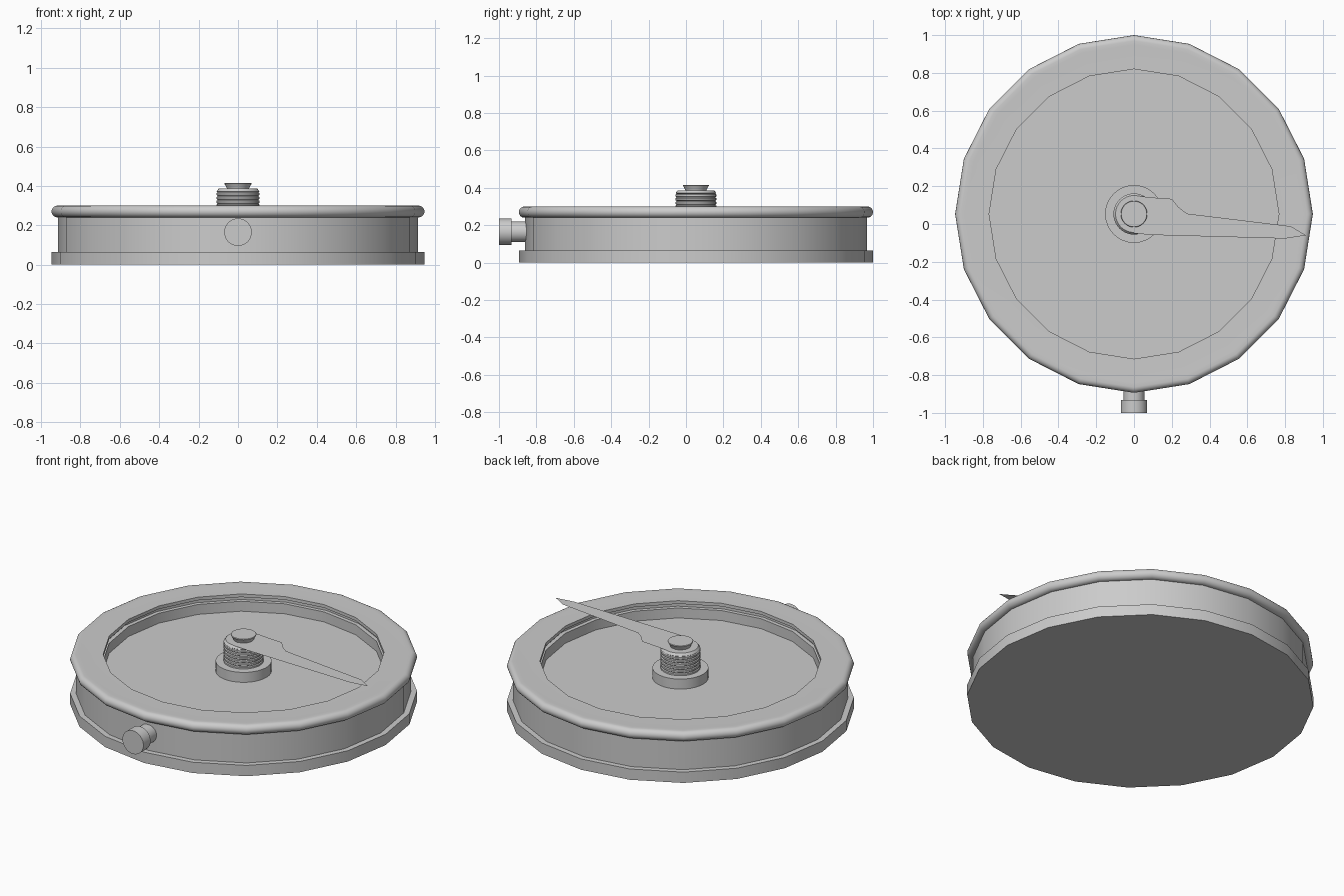
import bpy, bmesh, math
from mathutils import Matrix

if "Cube" in bpy.data.objects:
    bpy.data.objects.remove(bpy.data.objects["Cube"])

CY = 0.053  # centre of the round body in y


def finish(name, bm, matrix, smooth=True):
    bmesh.ops.remove_doubles(bm, verts=bm.verts, dist=1e-5)
    bmesh.ops.recalc_face_normals(bm, faces=bm.faces)
    me = bpy.data.meshes.new(name)
    bm.to_mesh(me)
    bm.free()
    ob = bpy.data.objects.new(name, me)
    bpy.context.collection.objects.link(ob)
    ob.matrix_world = matrix
    if smooth:
        bpy.ops.object.select_all(action='DESELECT')
        ob.select_set(True)
        bpy.context.view_layer.objects.active = ob
        bpy.ops.object.shade_smooth_by_angle(angle=math.radians(32))
    return ob


def lathe(name, profile, sides, matrix=Matrix.Translation((0, CY, 0))):
    """Revolve (radius, height) points round z; the ends are capped at the axis."""
    bm = bmesh.new()
    rings = []
    for r, z in profile:
        rings.append([bm.verts.new((r * math.cos(2 * math.pi * i / sides),
                                    r * math.sin(2 * math.pi * i / sides), z))
                      for i in range(sides)])
    for a, b in zip(rings, rings[1:]):
        for i in range(sides):
            j = (i + 1) % sides
            bm.faces.new((a[i], a[j], b[j], b[i]))
    bm.faces.new(rings[0][::-1])
    bm.faces.new(rings[-1])
    return finish(name, bm, matrix)


# Housing: base flange, drum wall, rolled rim, stepped inner wall and floor
roll = [(0.917 + 0.03 * math.cos(math.radians(a)), 0.27 + 0.03 * math.sin(math.radians(a)))
        for a in range(-90, 91, 20)]
lathe("housing",
      [(0.947, 0), (0.947, 0.065), (0.915, 0.065), (0.915, 0.24)] + roll +
      [(0.895, 0.299), (0.767, 0.299), (0.767, 0.28), (0.79, 0.28),
       (0.79, 0.255), (0.767, 0.255), (0.767, 0.195)], 20)

# Hub collar standing on the floor
lathe("hub_collar", [(0.153, 0.19), (0.153, 0.255)], 32)

# Spindle with fine ridges
ridges = []
for k in range(6):
    z = 0.25 + 0.02 * k
    ridges += [(0.104, z), (0.109, z + 0.004), (0.109, z + 0.014), (0.104, z + 0.018)]
lathe("spindle", ridges + [(0.109, 0.372), (0.098, 0.386)], 32)

# Flared cap on the spindle
lathe("spindle_cap", [(0.055, 0.38), (0.058, 0.392), (0.07, 0.413), (0.068, 0.416)], 32)

# Flat pointer, a single thin sheet
bm = bmesh.new()
outline = [(0.0, -0.05), (0.1, -0.058), (0.8, -0.077), (0.91, -0.06), (0.83, -0.012),
           (0.28, 0.055), (0.235, 0.09), (0.2, 0.133), (0.1, 0.14), (0.0, 0.15)]
bm.faces.new([bm.verts.new((x, y, 0)) for x, y in outline])
finish("pointer", bm, Matrix.Translation((0, 0, 0.387)), smooth=False)

# Side knob: neck and head, turned to face the front
side = Matrix.Translation((0, 0, 0.165)) @ Matrix.Rotation(math.radians(90), 4, 'X')
lathe("side_knob", [(0.055, 0.84), (0.055, 0.932), (0.07, 0.932), (0.07, 1.0)], 32, side)
